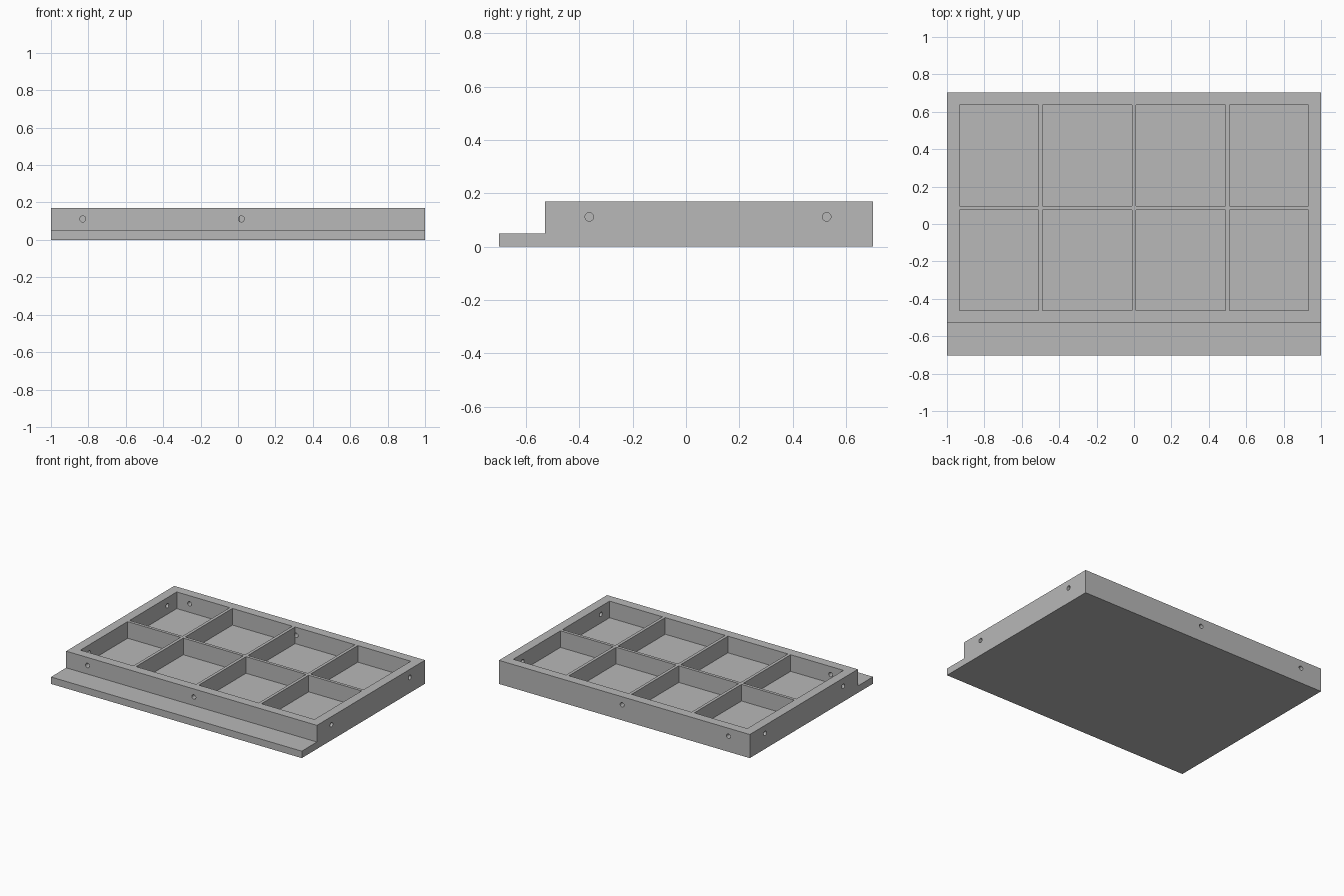
import bpy
import bmesh
from math import pi
from mathutils import Matrix, Vector

cube = bpy.data.objects.get("Cube")
if cube:
    bpy.data.objects.remove(cube)

# Main dimensions
HALF_X, HALF_Y = 1.0, 0.702
HEIGHT, FLOOR = 0.17, 0.05
STEP_Y = -0.529
WALL, DIVIDER = 0.067, 0.022
HOLE_Z, HOLE_R = 0.112, 0.016

grey = bpy.data.materials.new("plain grey")
grey.use_nodes = True
colour = (0.48, 0.48, 0.48, 1)
grey.diffuse_color = colour
grey.node_tree.nodes["Principled BSDF"].inputs["Base Color"].default_value = colour


def make_object(name, bm):
    bmesh.ops.recalc_face_normals(bm, faces=bm.faces)
    mesh = bpy.data.meshes.new(name)
    bm.to_mesh(mesh)
    bm.free()
    mesh.materials.append(grey)
    obj = bpy.data.objects.new(name, mesh)
    bpy.context.collection.objects.link(obj)
    return obj


def add_box(bm, low, high):
    low, high = Vector(low), Vector(high)
    matrix = Matrix.Translation((low + high) / 2) @ Matrix.Diagonal((*(high - low), 1))
    bmesh.ops.create_cube(bm, size=1, matrix=matrix)


def cut(target, cutter):
    mod = target.modifiers.new("cut", 'BOOLEAN')
    mod.operation = 'DIFFERENCE'
    mod.solver = 'EXACT'
    mod.object = cutter
    cutter.hide_render = True
    bpy.context.view_layer.objects.active = target
    bpy.ops.object.modifier_apply(modifier=mod.name)
    bpy.data.objects.remove(cutter)


# Tray body: stepped side profile swept across the width
bm = bmesh.new()
profile = [(-HALF_Y, 0), (HALF_Y, 0), (HALF_Y, HEIGHT),
           (STEP_Y, HEIGHT), (STEP_Y, FLOOR), (-HALF_Y, FLOOR)]
side = bm.faces.new([bm.verts.new((-HALF_X, y, z)) for y, z in profile])
swept = bmesh.ops.extrude_face_region(bm, geom=[side])["geom"]
bmesh.ops.translate(bm, vec=(2 * HALF_X, 0, 0),
                    verts=[v for v in swept if isinstance(v, bmesh.types.BMVert)])
tray = make_object("compartment_tray", bm)

# Eight compartments, leaving rim and thin dividers
half = DIVIDER / 2
middle_y = (STEP_Y + HALF_Y) / 2
columns = [(-HALF_X + WALL, -0.5 - half), (-0.5 + half, -half),
           (half, 0.5 - half), (0.5 + half, HALF_X - WALL)]
rows = [(STEP_Y + WALL, middle_y - half), (middle_y + half, HALF_Y - WALL)]
bm = bmesh.new()
for x0, x1 in columns:
    for y0, y1 in rows:
        add_box(bm, (x0, y0, FLOOR), (x1, y1, HEIGHT + 0.1))
cut(tray, make_object("compartment_cutter", bm))

# Round holes through the four outer walls
bm = bmesh.new()
depth = WALL + 0.02
inset = depth / 2 - 0.018


def add_hole(x, y, axis):
    matrix = Matrix.Translation((x, y, HOLE_Z)) @ Matrix.Rotation(pi / 2, 4, axis)
    bmesh.ops.create_cone(bm, cap_ends=True, segments=32, radius1=HOLE_R,
                          radius2=HOLE_R, depth=depth, matrix=matrix)


for x in (-0.83, 0.018):
    add_hole(x, STEP_Y + inset, 'X')
    add_hole(x, HALF_Y - inset, 'X')
for y in (-0.363, 0.528):
    add_hole(-HALF_X + inset, y, 'Y')
    add_hole(HALF_X - inset, y, 'Y')
cut(tray, make_object("hole_cutter", bm))

# Smooth hole walls, crisp edges elsewhere
bpy.ops.object.select_all(action='DESELECT')
tray.select_set(True)
bpy.context.view_layer.objects.active = tray
bpy.ops.object.shade_smooth_by_angle(angle=pi / 6)
